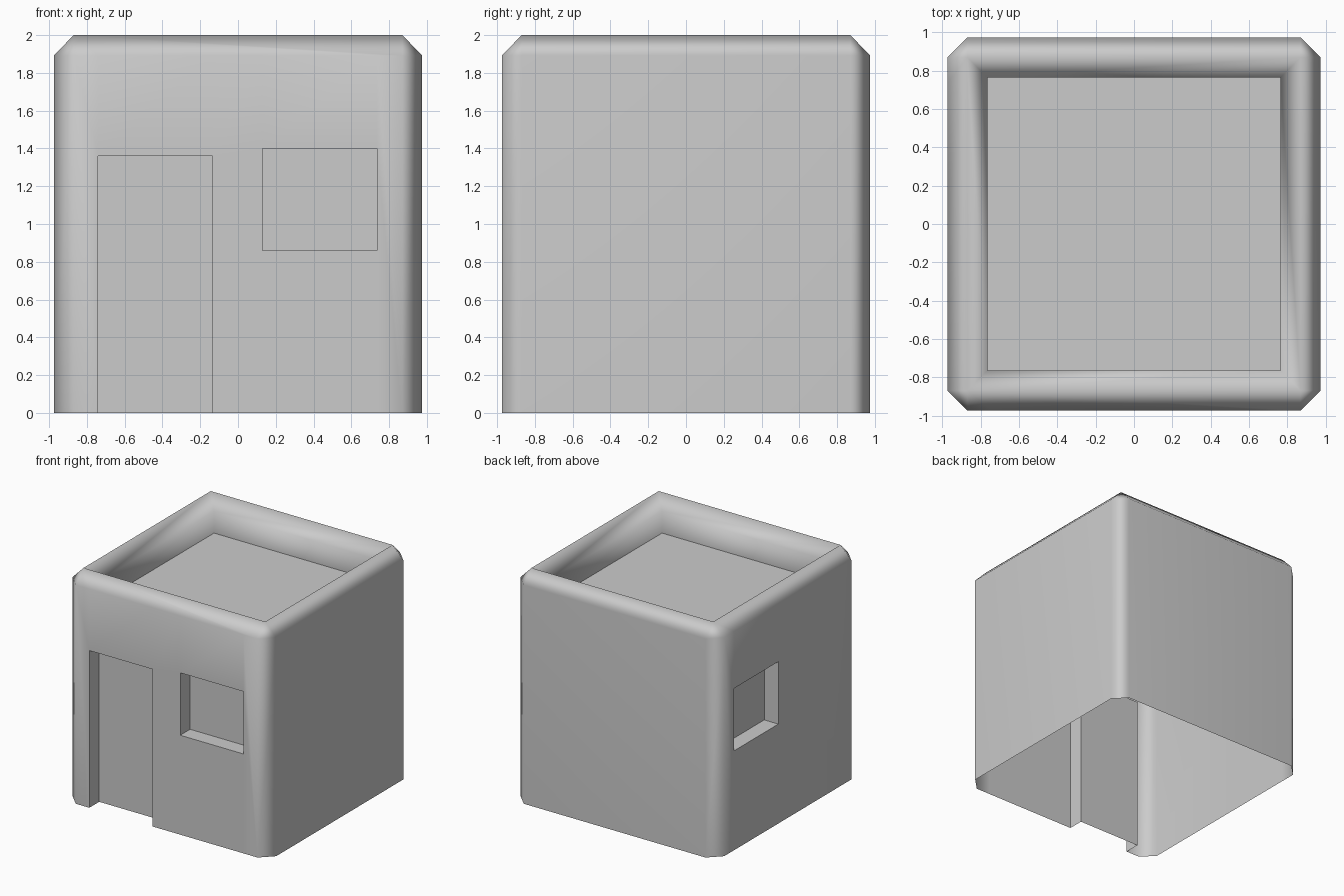
import bpy, bmesh
from mathutils import Vector

if "Cube" in bpy.data.objects:
    bpy.data.objects.remove(bpy.data.objects["Cube"])

W, C, I = 0.975, 0.87, 0.765      # outer wall, parapet ridge, inner wall
DEPTH, FLOOR = 0.135, 1.705


def make_object(name, bm):
    mesh = bpy.data.meshes.new(name)
    bm.to_mesh(mesh)
    bm.free()
    ob = bpy.data.objects.new(name, mesh)
    bpy.context.collection.objects.link(ob)
    return ob


def ring(bm, w, c, z):
    """Square ring whose corners are cut between w and c."""
    pts = [(w, c), (c, w), (-c, w), (-w, c), (-w, -c), (-c, -w), (c, -w), (w, -c)]
    return [bm.verts.new((x, y, z)) for x, y in pts]


def recess(bm, normal, across, lo, hi, z0, z1):
    """Cut a rectangle out of a wall and push it inwards."""
    n, u, up = Vector(normal), Vector(across), Vector((0, 0, 1))
    mid = n * W + u * (lo + hi) / 2 + up * (z0 + z1) / 2

    def find():
        for f in bm.faces:
            if abs(f.calc_center_median().dot(n) - W) < 1e-4 and f.normal.dot(n) > 0.99:
                us = [v.co.dot(u) for v in f.verts]
                zs = [v.co.z for v in f.verts]
                if min(us) < mid.dot(u) < max(us) and min(zs) < mid.z < max(zs):
                    return f

    for axis, d in ((u, lo), (u, hi), (up, z1), (up, z0)):
        if axis is up and d == 0:
            continue
        f = find()
        bmesh.ops.bisect_plane(bm, geom=[f, *f.edges, *f.verts], dist=1e-5,
                               plane_co=axis * d, plane_no=axis)
        bm.normal_update()
    f = find()
    front = list(f.verts)
    bm.faces.remove(f)
    back = [bm.verts.new(v.co - n * DEPTH) for v in front]
    bm.faces.new(back)
    for i in range(len(front)):
        j = (i + 1) % len(front)
        if front[i].co.z + front[j].co.z > 1e-4:      # open at the ground
            bm.faces.new((front[i], front[j], back[j], back[i]))
    # drop the bottom edge left behind under the door
    bmesh.ops.delete(bm, geom=[e for e in bm.edges if not e.link_faces], context='EDGES')
    bm.normal_update()


# Walls with chamfered corners and a rounded parapet, open underneath
bm = bmesh.new()
rings = [ring(bm, *r) for r in ((W, C, 0), (W, C, 1.892), (C, C, 2),
                                (I, I, 1.892), (I, I, FLOOR))]
for a, b in zip(rings, rings[1:]):
    for i in range(8):
        j = (i + 1) % 8
        bm.faces.new((a[i], a[j], b[j], b[i]))
bmesh.ops.remove_doubles(bm, verts=bm.verts[:], dist=1e-4)
bm.normal_update()

# Door and window in the front, one window in the left side
recess(bm, (0, -1, 0), (1, 0, 0), -0.74, -0.135, 0, 1.36)
recess(bm, (0, -1, 0), (1, 0, 0), 0.13, 0.735, 0.86, 1.4)
recess(bm, (-1, 0, 0), (0, 1, 0), 0.13, 0.735, 0.86, 1.4)

# Soft chamfers and parapet, crisp recesses
for f in bm.faces:
    f.smooth = True
for e in bm.edges:
    low = max(v.co.z for v in e.verts) < 1.5
    e.smooth = not (low and len(e.link_faces) == 2 and e.calc_face_angle() > 1.2)
walls = make_object("house_walls", bm)
wn = walls.modifiers.new("weighted_normals", 'WEIGHTED_NORMAL')
wn.keep_sharp = True

# Sunken roof floor
bm = bmesh.new()
bm.faces.new([bm.verts.new((x * I, y * I, FLOOR))
              for x, y in ((-1, -1), (1, -1), (1, 1), (-1, 1))])
make_object("roof_floor", bm)
